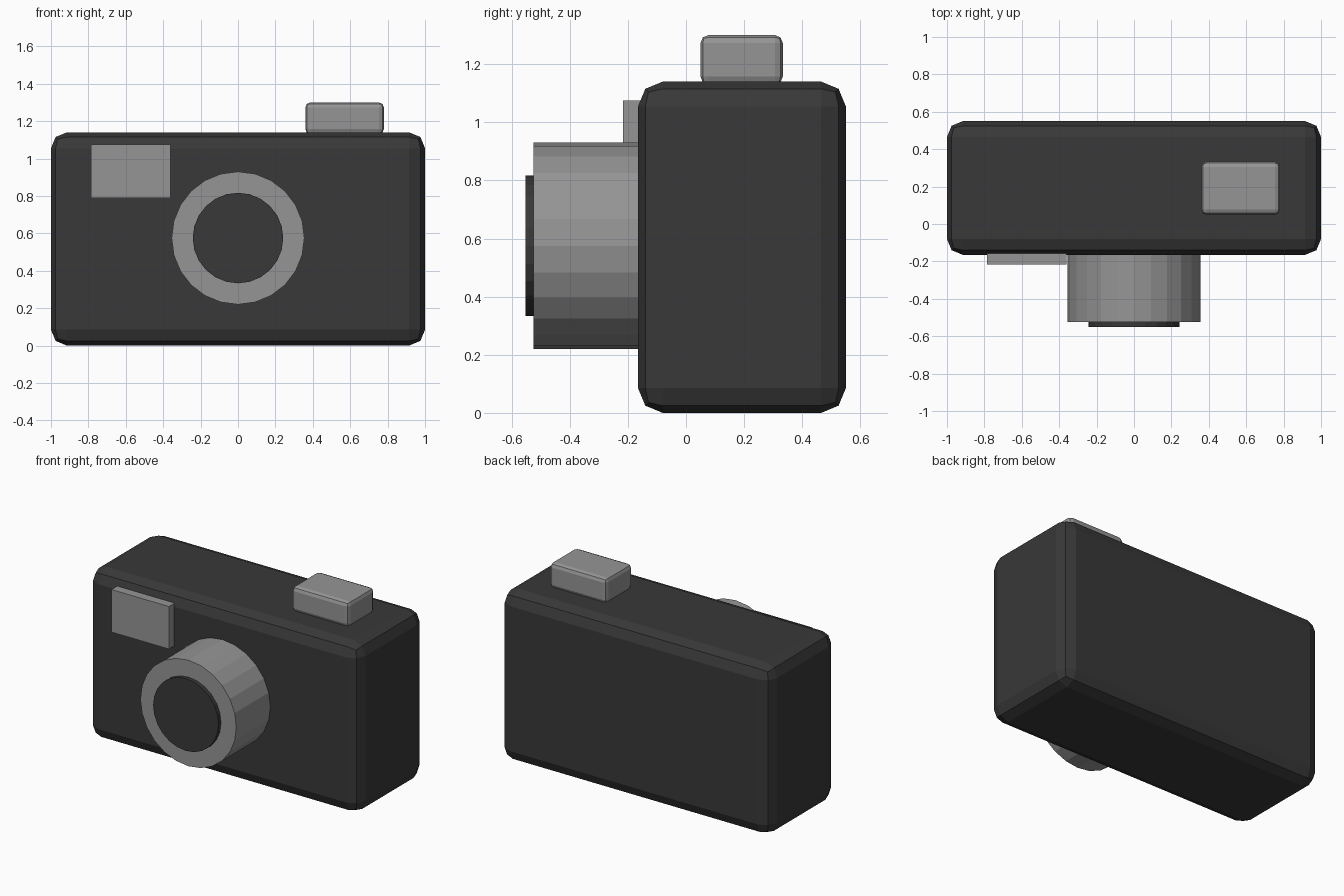
import bpy
import math

default = bpy.data.objects.get("Cube")
if default:
    bpy.data.objects.remove(default, do_unlink=True)


def make_material(name, value):
    mat = bpy.data.materials.new(name)
    mat.use_nodes = True
    colour = (value, value, value, 1)
    mat.diffuse_color = colour
    mat.node_tree.nodes["Principled BSDF"].inputs["Base Color"].default_value = colour
    return mat


black = make_material("charcoal", 0.04)
grey = make_material("mid grey", 0.3)


def box(name, low, high, mat, bevel=0, segments=1):
    """Box between two corners, with optional rounded edges."""
    centre = [(a + b) / 2 for a, b in zip(low, high)]
    bpy.ops.mesh.primitive_cube_add(size=1, location=centre)
    obj = bpy.context.object
    obj.name = name
    obj.scale = [b - a for a, b in zip(low, high)]
    bpy.ops.object.transform_apply(location=False, rotation=False, scale=True)
    obj.data.materials.append(mat)
    if bevel:
        mod = obj.modifiers.new("rounded edges", "BEVEL")
        mod.width = bevel
        mod.segments = segments
    return obj


def barrel(name, radius, front, back, mat):
    """Flat-sided cylinder pointing forward on the lens axis."""
    bpy.ops.mesh.primitive_cylinder_add(
        vertices=24, radius=radius, depth=back - front,
        location=(0, (front + back) / 2, 0.575), rotation=(math.pi / 2, 0, 0))
    obj = bpy.context.object
    obj.name = name
    obj.data.materials.append(mat)
    return obj


# Camera body
box("body", (-1, -0.165, 0), (1, 0.55, 1.14), black, 0.085, 2)

# Lens
barrel("lens_barrel", 0.355, -0.525, -0.1, grey)
barrel("lens_glass", 0.242, -0.552, -0.5, black)

# Viewfinder window and shutter button
box("viewfinder", (-0.785, -0.217, 0.79), (-0.36, -0.1, 1.075), grey)
box("shutter_button", (0.36, 0.05, 1.13), (0.78, 0.333, 1.3), grey, 0.027, 2)
